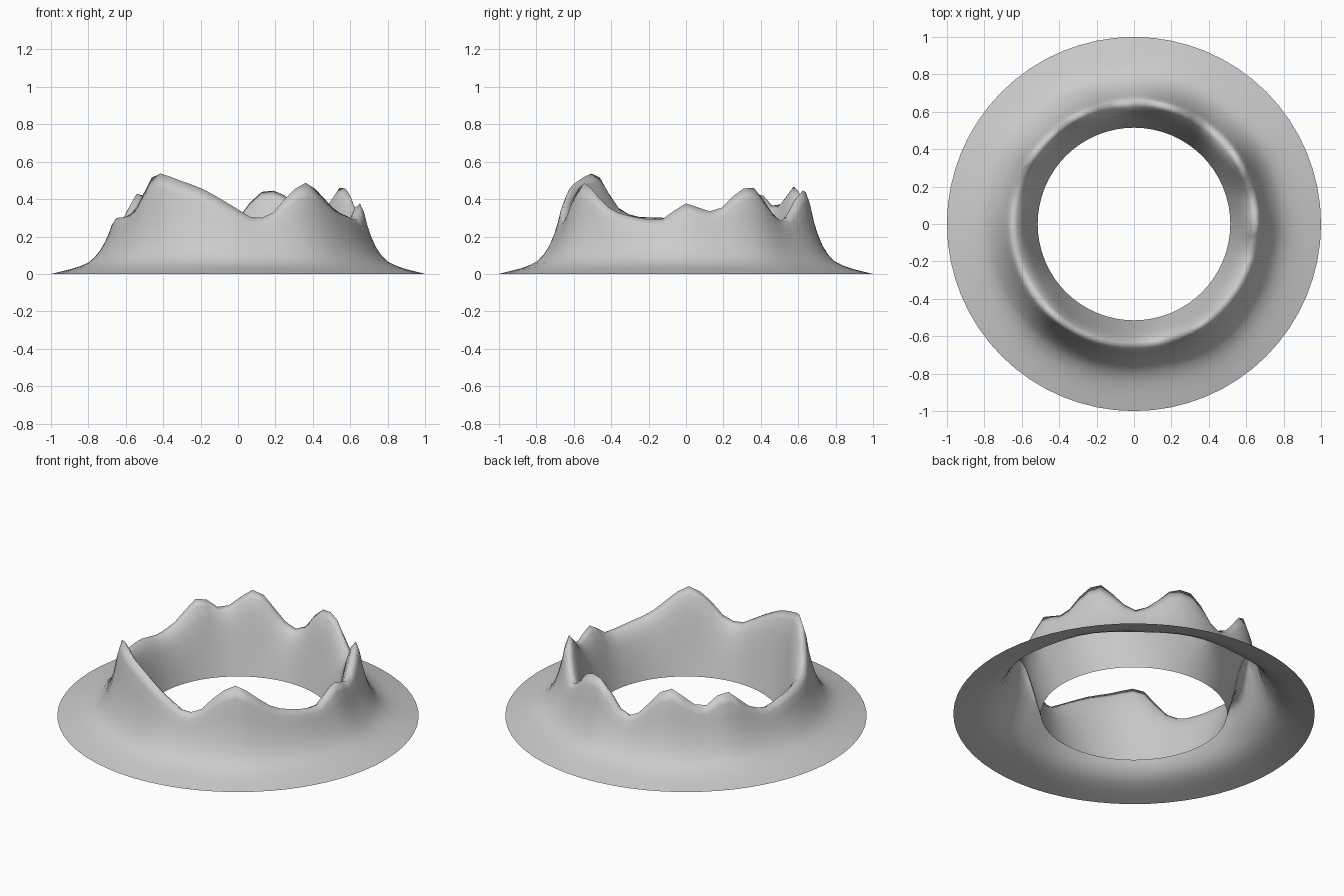
import bpy, bmesh, math

if "Cube" in bpy.data.objects:
    bpy.data.objects.remove(bpy.data.objects["Cube"])

SEGMENTS = 64
BASE = .36  # average crest height, which the lower slopes follow

# Rim crest height by angle (degrees counter-clockwise from +x)
CREST = [(0, .377), (11, .335), (18, .36), (25, .44), (32, .467), (40, .39),
         (50, .285), (57, .31), (69, .43), (76, .449), (83, .40), (88, .32),
         (94, .265), (103, .31), (111, .43), (118, .467), (126, .40),
         (133, .355), (140, .415), (145, .432), (152, .37), (160, .30),
         (170, .275), (179, .295), (190, .30), (203, .305), (212, .34),
         (220, .44), (225, .515), (230, .537), (240, .505), (252, .46),
         (262, .40), (270, .345), (277, .302), (281, .30), (287, .33),
         (295, .43), (304, .487), (312, .43), (320, .36), (327, .325),
         (335, .305), (343, .29), (348, .29), (354, .335)]

# Cross-section from inner hole to outer edge: radius, fraction of crest height
PROFILE = [(.515, 0), (.535, .20), (.557, .42), (.58, .64), (.60, .80),
           (.625, .94), (.652, 1), (.675, .87),
           (.69, .71), (.71, .55), (.735, .40), (.765, .275),
           (.80, .18), (.85, .115), (.90, .07), (.95, .035), (1, 0)]


def crest_height(angle):
    """Smooth periodic interpolation that keeps the listed peaks as peaks."""
    n = len(CREST)

    def point(i):
        a, h = CREST[i % n]
        return a + 360 * (i // n), h

    def slope(i):
        (a0, h0), (a1, h1), (a2, h2) = point(i - 1), point(i), point(i + 1)
        d0, d1 = (h1 - h0) / (a1 - a0), (h2 - h1) / (a2 - a1)
        return 0 if d0 * d1 <= 0 else 2 * d0 * d1 / (d0 + d1)

    i = max(k for k in range(n) if CREST[k][0] <= angle)
    (a0, h0), (a1, h1) = point(i), point(i + 1)
    w = a1 - a0
    t = (angle - a0) / w
    return (h0 * (2 * t**3 - 3 * t**2 + 1) + h1 * (3 * t**2 - 2 * t**3)
            + w * slope(i) * (t**3 - 2 * t**2 + t)
            + w * slope(i + 1) * (t**3 - t**2))


def wall_height(radius, f, h):
    """Peaks fade quickly down the inner wall, slowly down the outer slope."""
    fade = f ** (1.3 if radius < .652 else .6)
    return f * (BASE + (h - BASE) * fade)


# Mountain ring: open sheet swept around z
bm = bmesh.new()
rings = []
for s in range(SEGMENTS):
    deg = 360 * s / SEGMENTS
    a, h = math.radians(deg), crest_height(deg)
    rings.append([bm.verts.new((r * math.cos(a), r * math.sin(a),
                                wall_height(r, f, h)))
                  for r, f in PROFILE])
for s in range(SEGMENTS):
    here, there = rings[s], rings[(s + 1) % SEGMENTS]
    for k in range(len(PROFILE) - 1):
        face = bm.faces.new((here[k], here[k + 1], there[k + 1], there[k]))
        face.smooth = True
mesh = bpy.data.meshes.new("mountain_ring")
bm.to_mesh(mesh)
bm.free()
ring = bpy.data.objects.new("mountain_ring", mesh)
bpy.context.collection.objects.link(ring)
